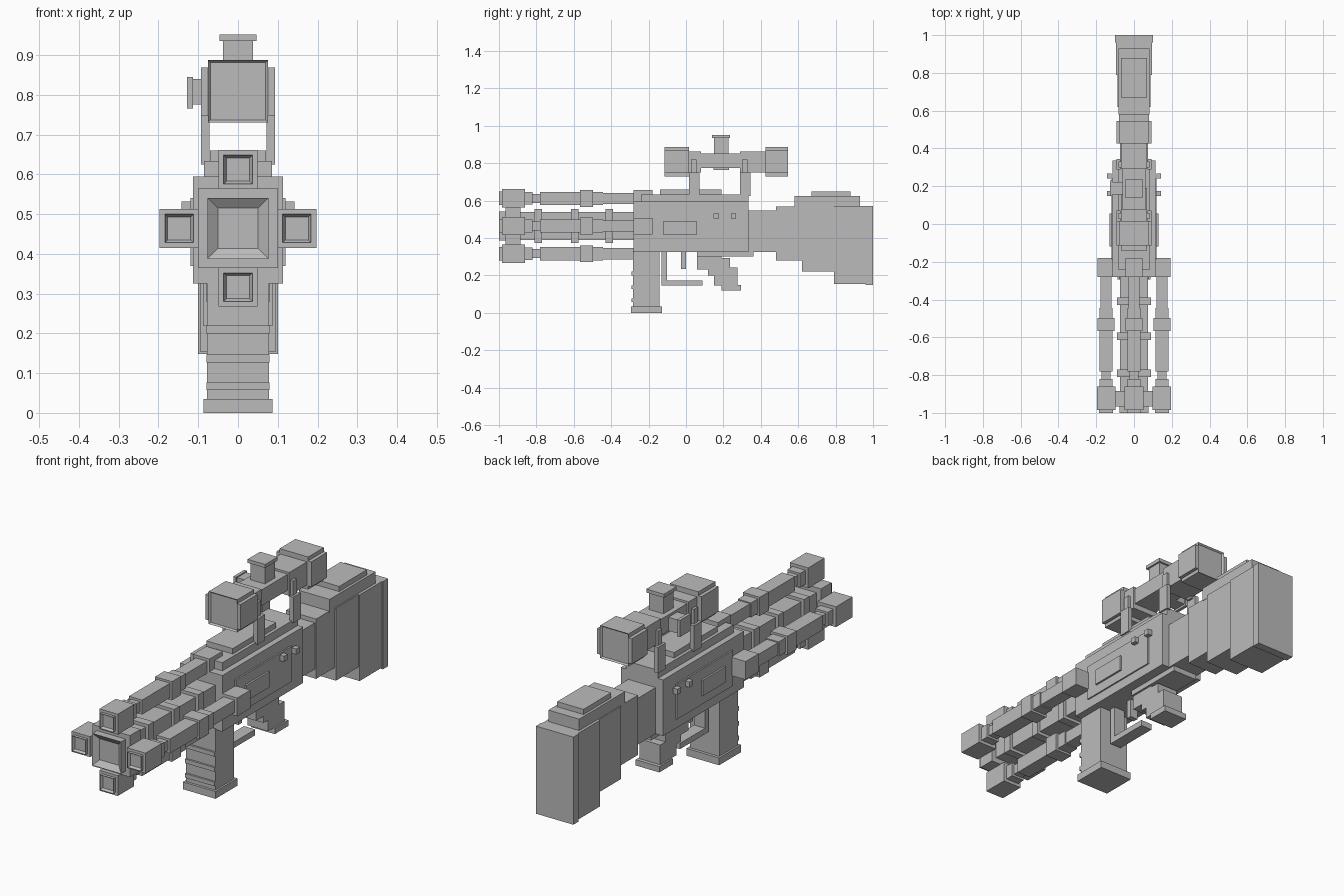
import bpy, bmesh

cube = bpy.data.objects.get("Cube")
if cube:
    bpy.data.objects.remove(cube, do_unlink=True)

# One flat grey for the whole model
grey = bpy.data.materials.new("grey")
grey.use_nodes = True
GREY = (0.5, 0.5, 0.5, 1)
grey.diffuse_color = GREY
grey.node_tree.nodes["Principled BSDF"].inputs["Base Color"].default_value = GREY


def add_box(bm, x, y, z):
    """Add a box from (min, max) pairs and return its faces."""
    verts = bmesh.ops.create_cube(bm, size=1)["verts"]
    for v in verts:
        v.co = [(lo + hi) / 2 + c * (hi - lo) for c, (lo, hi) in zip(v.co, (x, y, z))]
    return list({f for v in verts for f in v.link_faces})


def recess(bm, faces, side, rim, depth):
    """Sink a square hole into the face looking along y (side = -1 front, 1 back)."""
    bm.normal_update()
    face = [f for f in faces if f.normal.y * side > 0.9]
    bmesh.ops.inset_region(bm, faces=face, thickness=rim)
    for v in face[0].verts:
        v.co.y -= side * depth


def finish(bm, name):
    mesh = bpy.data.meshes.new(name)
    bm.to_mesh(mesh)
    bm.free()
    mesh.materials.append(grey)
    obj = bpy.data.objects.new(name, mesh)
    bpy.context.collection.objects.link(obj)
    return obj


def part(name, *boxes):
    """Boxes given as (half width or x pair, y pair, z pair)."""
    bm = bmesh.new()
    for x, y, z in boxes:
        add_box(bm, x if isinstance(x, tuple) else (-x, x), y, z)
    return finish(bm, name)


def barrel(name, cx, cz, sections, rim, depth):
    """Square barrel from (half size, y start, y end) sections; the first has the bore."""
    bm = bmesh.new()
    for i, (h, y0, y1) in enumerate(sections):
        faces = add_box(bm, (cx - h, cx + h), (y0, y1), (cz - h, cz + h))
        if i == 0:
            recess(bm, faces, -1, rim, depth)
    return finish(bm, name)


# Barrel cluster: a thick centre barrel and four around it
AXIS, OFFSET = 0.464, 0.148
barrel("centre_barrel", 0, AXIS, [
    (0.077, -1.0, -0.965), (0.1, -0.965, -0.885), (0.075, -0.885, -0.27),
    (0.09, -0.81, -0.77), (0.09, -0.615, -0.575), (0.09, -0.43, -0.39)], 0.037, 0.02)
OUTER = [(0.036, -1.0, -0.985), (0.049, -0.985, -0.86), (0.034, -0.86, -0.82),
         (0.024, -0.82, -0.78), (0.035, -0.78, -0.567), (0.045, -0.567, -0.497),
         (0.035, -0.497, -0.445), (0.030, -0.445, -0.28), (0.044, -0.28, -0.18)]
for name, dx, dz in (("top", 0, 1), ("bottom", 0, -1), ("left", 1, 0), ("right", -1, 0)):
    barrel(name + "_barrel", dx * OFFSET, AXIS + dz * OFFSET, OUTER, 0.01, 0.012)

# Receiver with top rail
part("receiver", (0.113, (-0.28, 0.335), (0.325, 0.595)),
     (0.085, (-0.24, 0.335), (0.595, 0.634)))
part("top_rail", (0.07, (-0.14, 0.19), (0.63, 0.66)))

# Side panels, bolts and scope mounts, mirrored on both sides
for name, s in (("left", 1), ("right", -1)):
    def side(x0, x1):
        return tuple(sorted((s * x0, s * x1)))
    part(name + "_side_panel", (side(0.11, 0.12), (-0.187, 0.24), (0.37, 0.54)),
         (side(0.12, 0.129), (-0.12, 0.055), (0.415, 0.49)))
    part(name + "_bolts", *[(side(0.118, 0.142), (y, y + 0.028), (0.505, 0.532))
                            for y in (0.148, 0.24)])
    part(name + "_scope_mounts", *[b for y in (0.015, 0.288) for b in (
        (side(0.072, 0.093), (y, y + 0.057), (0.625, 0.75)),
        (side(0.06, 0.082), (y + 0.012, y + 0.042), (0.74, 0.82)))])

# Stock
part("stock", (0.073, (0.33, 0.48), (0.325, 0.548)),
     (0.08, (0.48, 0.62), (0.28, 0.568)),
     (0.088, (0.62, 0.79), (0.22, 0.57)),
     (0.095, (0.79, 0.96), (0.155, 0.57)))
part("butt_plate", (0.1, (0.96, 1.0), (0.148, 0.57)))
part("cheek_rest", (0.082, (0.58, 0.93), (0.56, 0.625)),
     (0.07, (0.67, 0.88), (0.625, 0.65)))

# Scope tube with a cross-shaped housing at each end
part("scope_tube", (0.062, (0.0, 0.44), (0.775, 0.852)),
     (0.07, (0.0, 0.08), (0.75, 0.862)), (0.07, (0.29, 0.44), (0.75, 0.862)))
for name, y, end in (("front", (-0.115, 0.015), -1), ("rear", (0.425, 0.545), 1)):
    bm = bmesh.new()
    faces = add_box(bm, (-0.076, 0.076), y, (0.73, 0.887))
    recess(bm, faces, end, 0.009, 0.008)
    for s in (-1, 1):
        add_box(bm, tuple(sorted((s * 0.076, s * 0.093))), y, (0.747, 0.868))
    finish(bm, name + "_scope_housing")
part("scope_top_knob", (0.038, (0.15, 0.226), (0.84, 0.935)),
     (0.047, (0.14, 0.235), (0.935, 0.952)))
part("scope_side_knob", ((-0.113, -0.06), (0.155, 0.222), (0.775, 0.84)),
     ((-0.128, -0.113), (0.147, 0.23), (0.765, 0.845)))

# Magazine with ridges on its front
part("magazine", (0.078, (-0.283, -0.142), (0.03, 0.33)),
     (0.087, (-0.295, -0.128), (0.0, 0.035)))
part("magazine_ridges", *[(0.079, (-0.292, -0.28), (z, z + 0.02))
                          for z in (0.057, 0.127, 0.2)])

# Trigger and guard
part("trigger_guard", (0.03, (-0.13, -0.102), (0.145, 0.33)),
     (0.03, (-0.102, 0.088), (0.145, 0.173)))
part("trigger", (0.02, (-0.026, 0.0), (0.235, 0.33)))

# Stepped pistol grip
part("grip", (0.065, (0.06, 0.36), (0.3, 0.33)),
     (0.055, (0.06, 0.19), (0.232, 0.3)),
     (0.055, (0.117, 0.235), (0.2, 0.292)),
     (0.055, (0.15, 0.275), (0.147, 0.243)),
     (0.063, (0.19, 0.293), (0.12, 0.148)))
